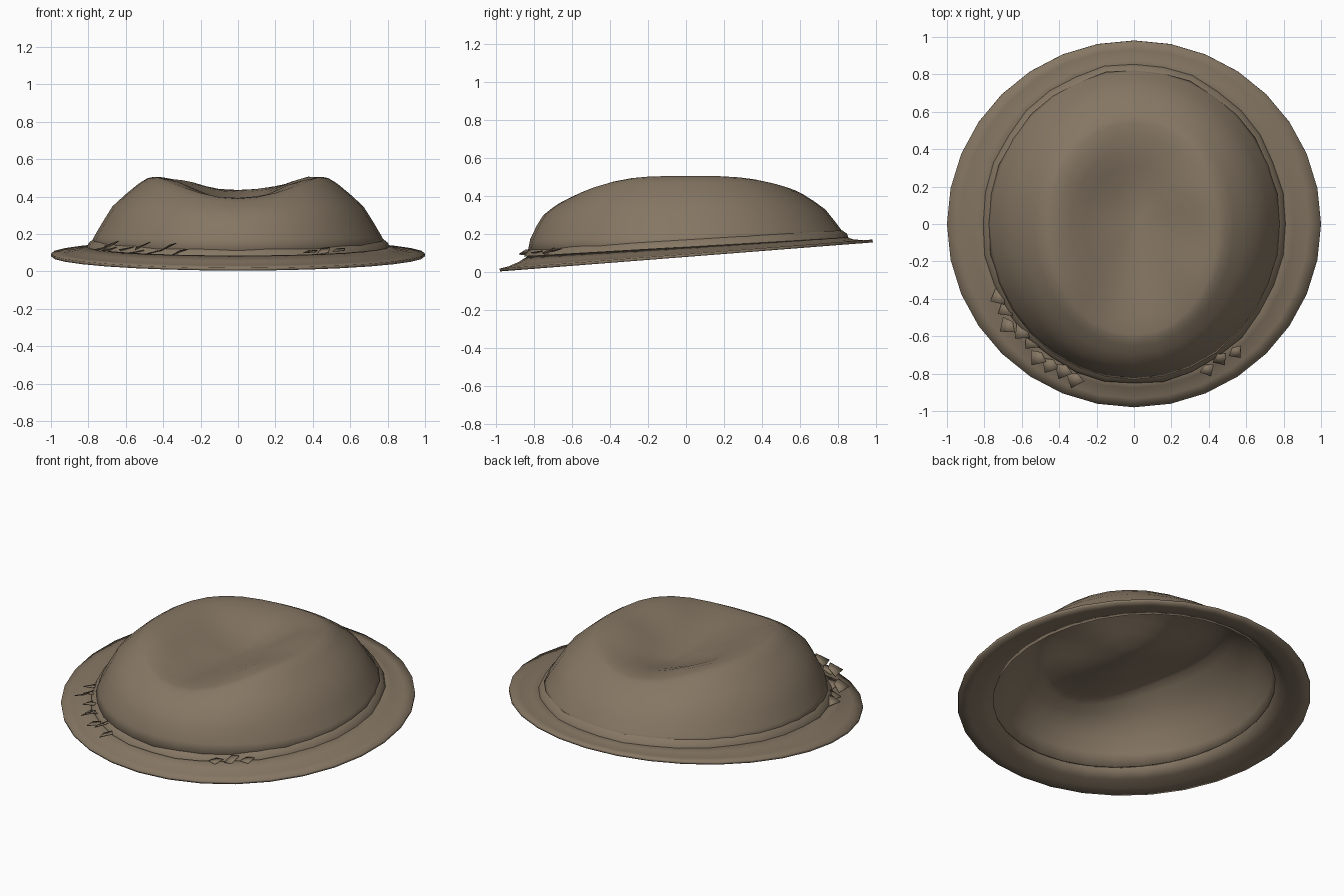
import bpy, bmesh, math, random
from mathutils import Vector, noise

if "Cube" in bpy.data.objects:
    bpy.data.objects.remove(bpy.data.objects["Cube"])

SEGS = 32
random.seed(4)

felt = bpy.data.materials.new("brown felt")
felt.use_nodes = True
COLOUR = (0.235, 0.182, 0.125, 1)
felt.diffuse_color = COLOUR
bsdf = next(n for n in felt.node_tree.nodes if n.type == 'BSDF_PRINCIPLED')
bsdf.inputs["Base Color"].default_value = COLOUR
bsdf.inputs["Roughness"].default_value = 0.9


def make_object(name, bm, thickness):
    mesh = bpy.data.meshes.new(name)
    bm.to_mesh(mesh)
    bm.free()
    mesh.materials.append(felt)
    obj = bpy.data.objects.new(name, mesh)
    bpy.context.collection.objects.link(obj)
    if thickness:
        solid = obj.modifiers.new("thickness", 'SOLIDIFY')
        solid.thickness = thickness
        solid.offset = -1
    bpy.ops.object.select_all(action='DESELECT')
    bpy.context.view_layer.objects.active = obj
    obj.select_set(True)
    bpy.ops.object.shade_smooth_by_angle(angle=math.radians(40))
    return obj


def ring_surface(bm, rings, close=False):
    """Skin a list of point rings, running from the outside in."""
    loops = [[bm.verts.new(p) for p in ring] for ring in rings]
    for outer, inner in zip(loops, loops[1:]):
        for i in range(SEGS):
            j = (i + 1) % SEGS
            bm.faces.new((outer[i], outer[j], inner[j], inner[i]))
    if close:
        bm.faces.new(loops[-1])


def base_point(a, t):
    """Point on the tilted foot of the crown, scaled by t."""
    x, y = 0.79 * t * math.cos(a), 0.835 * t * math.sin(a)
    return x, y, 0.14 + 0.06 * 0.835 * math.sin(a)


def rim_point(a):
    x, y = math.cos(a), 0.98 * math.sin(a)
    return x, y, 0.095 + 0.078 * y


def crown_ridge(a):
    """Radius and height of the crown's upper ridge."""
    s = math.sin(a)
    front = s < 0
    return (0.57 + (0.14 if front else 0.08) * s * s,
            0.505 - (0.115 if front else 0.07) * s ** 4)


def crumple(p, amount):
    n = noise.noise(Vector(p) * 4)
    return (p[0], p[1], p[2] + amount * n)


angles = [2 * math.pi * i / SEGS for i in range(SEGS)]

# Brim: tilted, rising gently toward the crown
bm = bmesh.new()
rings = []
for k in (0, 0.3, 0.65, 1):
    ring = []
    for a in angles:
        r, b = Vector(rim_point(a)), Vector(base_point(a, 0.985))
        p = r.lerp(b, k)
        p.z -= 0.012 * math.sin(math.pi * k)
        ring.append(p)
    rings.append(ring)
ring_surface(bm, rings)
make_object("brim", bm, 0.015)

# Crown: steep wall, raised ridge, hollow on top
WALL = [(1, 0), (0.93, 0.14), (0.79, 0.36), (0.65, 0.57),
        (0.44, 0.75), (0.24, 0.9), (0.1, 0.98), (0, 1)]
bm = bmesh.new()
rings = []
for s, f in WALL:
    ring = []
    for a in angles:
        rt, rz = crown_ridge(a)
        x, y, z = base_point(a, rt + (1 - rt) * s)
        boxy = 1 - 0.35 * max(0, -math.sin(a)) ** 2
        ring.append(crumple((x, y, z + (rz - z) * f ** boxy), 0.015 * f * (1 - f)))
    rings.append(ring)
DENT = 0.36
for q in (0.88, 0.74, 0.58, 0.4, 0.2, 0.05):
    ring = []
    for a in angles:
        rt, rz = crown_ridge(a)
        x, y, z = base_point(a, rt * q)
        ring.append(crumple((x, y, DENT + (rz - DENT) * q * q * (3 - 2 * q)), 0.015))
    rings.append(ring)
ring_surface(bm, rings, close=True)
make_object("crown", bm, 0.012)

# Seam: a thin uneven lip where the crown meets the brim
bm = bmesh.new()
rings = []
for t, up in ((1.025, -0.008), (1.015, 0.012), (0.985, 0.03)):
    ring = []
    for i, a in enumerate(angles):
        x, y, z = base_point(a, t + 0.006 * math.sin(i * 2.3))
        ring.append((x, y, z + up))
    rings.append(ring)
ring_surface(bm, rings)
make_object("crown_seam", bm, 0)


# Torn scraps of felt around the front of the seam
def torn_scraps(name, start, end, count, size):
    bm = bmesh.new()
    for i in range(count):
        a = math.radians(start + (end - start) * i / (count - 1))
        c = Vector(base_point(a, random.uniform(1.0, 1.07)))
        c.z += random.uniform(-0.01, 0.02)
        along = Vector((-math.sin(a), math.cos(a), 0)) * size
        out = Vector((math.cos(a), math.sin(a), 0)) * size
        up = Vector((0, 0, random.uniform(0.1, 0.6) * size))
        pts = (c - along * 0.6, c + out * 0.7 + up * 0.3,
               c + along * 0.6 + up, c - out * 0.3 + up * 0.8)
        verts = [bm.verts.new(p) for p in pts]
        bm.faces.new(verts[:3])
        bm.faces.new((verts[0], verts[2], verts[3]))
    make_object(name, bm, 0.004)


torn_scraps("right_torn_scraps", 207, 248, 9, 0.085)
torn_scraps("left_torn_scraps", 298, 310, 3, 0.07)
